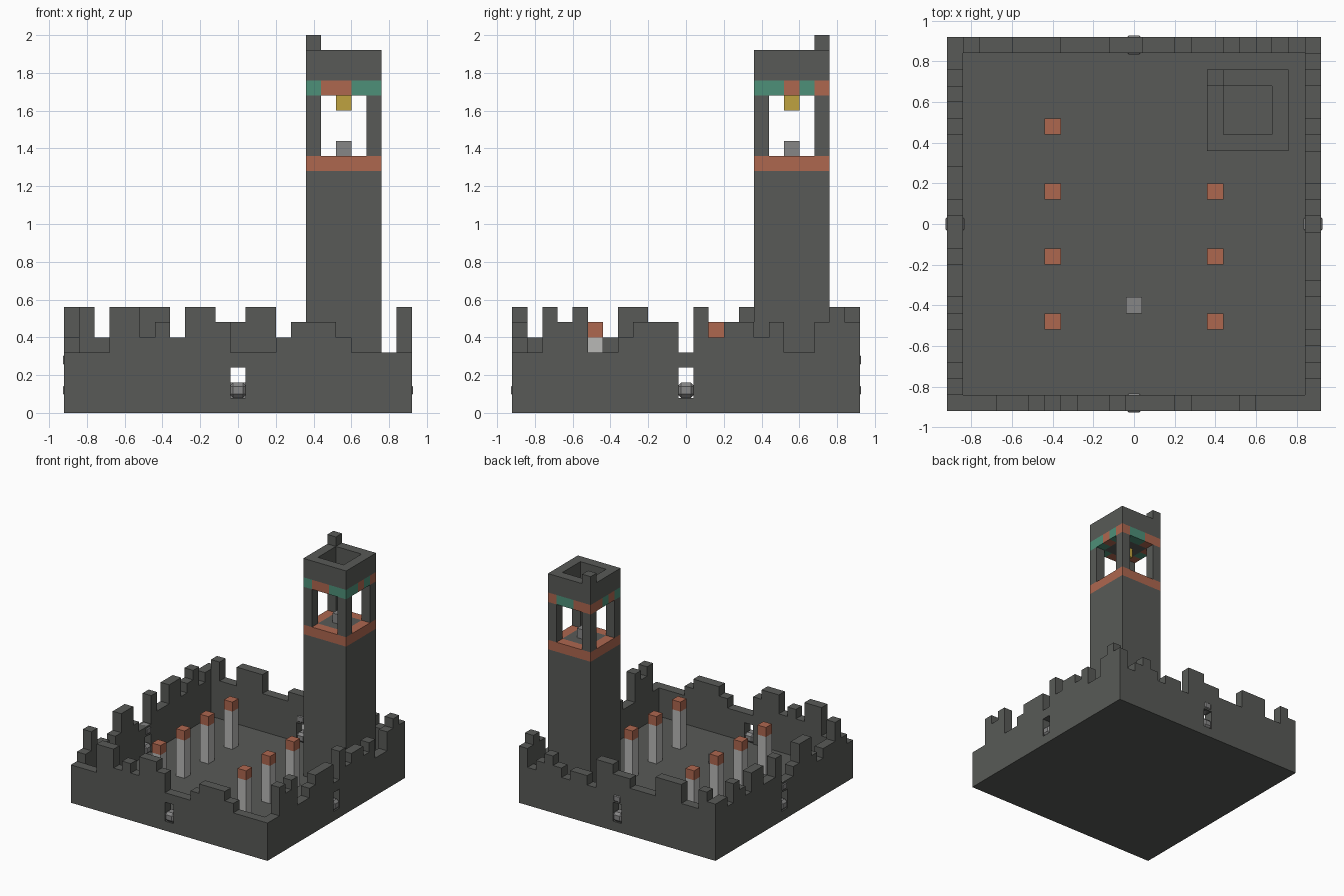
import bpy, bmesh
from mathutils import Vector, Matrix
from math import radians

cube = bpy.data.objects.get("Cube")
if cube:
    bpy.data.objects.remove(cube)

U = 0.08          # block size
EDGE = 0.92       # half width of the plan


def material(name, rgb):
    m = bpy.data.materials.new(name)
    m.use_nodes = True
    m.diffuse_color = (*rgb, 1)
    bsdf = next(n for n in m.node_tree.nodes if n.type == 'BSDF_PRINCIPLED')
    bsdf.inputs["Base Color"].default_value = (*rgb, 1)
    return m


STONE = material("dark stone", (0.098, 0.102, 0.095))
CLAY = material("red clay", (0.42, 0.135, 0.078))
TEAL = material("teal tile", (0.076, 0.28, 0.19))
GOLD = material("gold", (0.52, 0.36, 0.05))
PALE = material("pale stone", (0.48, 0.48, 0.47))
GREY = material("mid grey", (0.24, 0.24, 0.24))


def finish(name, bm, mat):
    bmesh.ops.recalc_face_normals(bm, faces=bm.faces[:])
    me = bpy.data.meshes.new(name)
    bm.to_mesh(me)
    bm.free()
    me.materials.append(mat)
    ob = bpy.data.objects.new(name, me)
    bpy.context.collection.objects.link(ob)
    return ob


def box(name, lo, hi, mat, bevel=0):
    """Box between two corners, optionally with chamfered edges."""
    lo, hi = Vector(lo), Vector(hi)
    bm = bmesh.new()
    bmesh.ops.create_cube(bm, size=1)
    bmesh.ops.scale(bm, vec=hi - lo, verts=bm.verts)
    bmesh.ops.translate(bm, vec=(lo + hi) / 2, verts=bm.verts)
    if bevel:
        bmesh.ops.bevel(bm, geom=bm.edges[:], offset=bevel, segments=1,
                        affect='EDGES')
    return finish(name, bm, mat)


def block(name, x, y, z0, z1, mat):
    """One-block-wide upright piece centred on x, y."""
    return box(name, (x - U / 2, y - U / 2, z0), (x + U / 2, y + U / 2, z1), mat)


def ruined_wall(name, heights, start, turn, offset, cutter):
    """Extrude a stepped outline; each digit is a height in blocks."""
    pts = [(start, 0)]
    for i, h in enumerate(heights):
        for x in (start + i * U, start + (i + 1) * U):
            p = (x, int(h) * U)
            if len(pts) > 2 and pts[-1][1] == pts[-2][1] == p[1]:
                pts.pop()
            if p != pts[-1]:
                pts.append(p)
    pts.append((start + len(heights) * U, 0))
    bm = bmesh.new()
    face = bm.faces.new([bm.verts.new((x, 0, z)) for x, z in pts])
    new = bmesh.ops.extrude_face_region(bm, geom=[face])["geom"]
    bmesh.ops.translate(bm, vec=(0, U, 0),
                        verts=[v for v in new if isinstance(v, bmesh.types.BMVert)])
    bmesh.ops.translate(bm, vec=(0, offset, 0), verts=bm.verts)
    if turn:   # swap x and y so that the wall runs along y
        bmesh.ops.transform(bm, verts=bm.verts, matrix=Matrix((
            (0, 1, 0, 0), (1, 0, 0, 0), (0, 0, 1, 0), (0, 0, 0, 1))))
    wall = finish(name, bm, STONE)
    mod = wall.modifiers.new("window", 'BOOLEAN')
    mod.operation, mod.solver, mod.object = 'DIFFERENCE', 'EXACT', cutter


# Floor slab
box("floor", (-EDGE + U, -EDGE + U, 0), (EDGE - U, EDGE - U, U), STONE)

# Window openings through opposite walls
cut_y = box("window_cutter_y", (-U / 2, -1, U), (U / 2, 1, 3 * U), STONE)
cut_x = box("window_cutter_x", (-1, -U / 2, U), (1, U / 2, 3 * U), STONE)
for c in (cut_x, cut_y):
    c.hide_render = True
    c.hide_viewport = True
    c.display_type = 'WIRE'

# Crumbling walls, read along +x or +y
ruined_wall("front_wall", "44477565776444566654444", -EDGE, False, -EDGE, cut_y)
ruined_wall("back_wall", "67557775556677455456544"[:22] + "6", -EDGE, False, EDGE - U, cut_y)
ruined_wall("left_wall", "476744566647566564467", -EDGE + U, True, EDGE - U, cut_x)
ruined_wall("right_wall", "575545775447557756756", -EDGE + U, True, -EDGE, cut_x)

# Rounded stones at the windows
M, R = EDGE - U / 2, 0.046
for side, x, y, rows in (("front", 0, -M, [1]), ("back", 0, M, [1, 3]),
                         ("left", M, 0, [1]), ("right", -M, 0, [1, 3])):
    for r in rows:
        box(f"{side}_window_stone_{r}", (x - R, y - R, r * U),
            (x + R, y + R, r * U + U), GREY, 0.02)

# Courtyard pillars with clay caps, and a low altar
for x, ys in ((-0.4, (-0.48, -0.16, 0.16, 0.48)), (0.4, (-0.48, -0.16, 0.16))):
    for y in ys:
        block("pillar", x, y, U, 5 * U, PALE)
        block("pillar_cap", x, y, 5 * U, 6 * U, CLAY)
block("altar", 0, -0.4, U, 2 * U, GREY)

# Tower
T, A, B, C = 0.56, 0.36, 0.76, 0.2


def ring(name, z0, z1, mat):
    """Square ring one block thick."""
    i, j = A + U, B - U
    for n, (lo, hi) in enumerate((((A, A), (B, i)), ((A, j), (B, B)),
                                  ((A, i), (i, j)), ((j, i), (B, j)))):
        box(f"{name}_{n}", (*lo, z0), (*hi, z1), mat)


box("tower_shaft", (A, A, U), (B, B, 16 * U), STONE)
ring("belfry_floor_band", 16 * U, 17 * U, CLAY)
box("belfry_floor", (A + U, A + U, 16 * U), (B - U, B - U, 17 * U), STONE)
block("belfry_pedestal", T, T, 17 * U, 18 * U, GREY)
block("bell", T, T, 20 * U, 21 * U, GOLD)
for x in (T - 2 * U, T + 2 * U):
    for y in (T - 2 * U, T + 2 * U):
        block("belfry_post", x, y, 17 * U, 21 * U, STONE)

# Tiled band: rows run from front to back, t is teal and r is clay
for j, row in enumerate(("trrtt", "r...t", "t...r", "r...t", "rrttr")):
    for i, tile in enumerate(row):
        if tile != ".":
            block("band_tile", T + (i - 2) * U, T + (j - 2) * U, 21 * U, 22 * U,
                  TEAL if tile == "t" else CLAY)
box("belfry_ceiling", (A + U, A + U, 21 * U), (B - U, B - U, 22 * U), STONE)
ring("parapet", 22 * U, 24 * U, STONE)
block("last_merlon", T - 2 * U, T + 2 * U, 24 * U, 25 * U, STONE)
